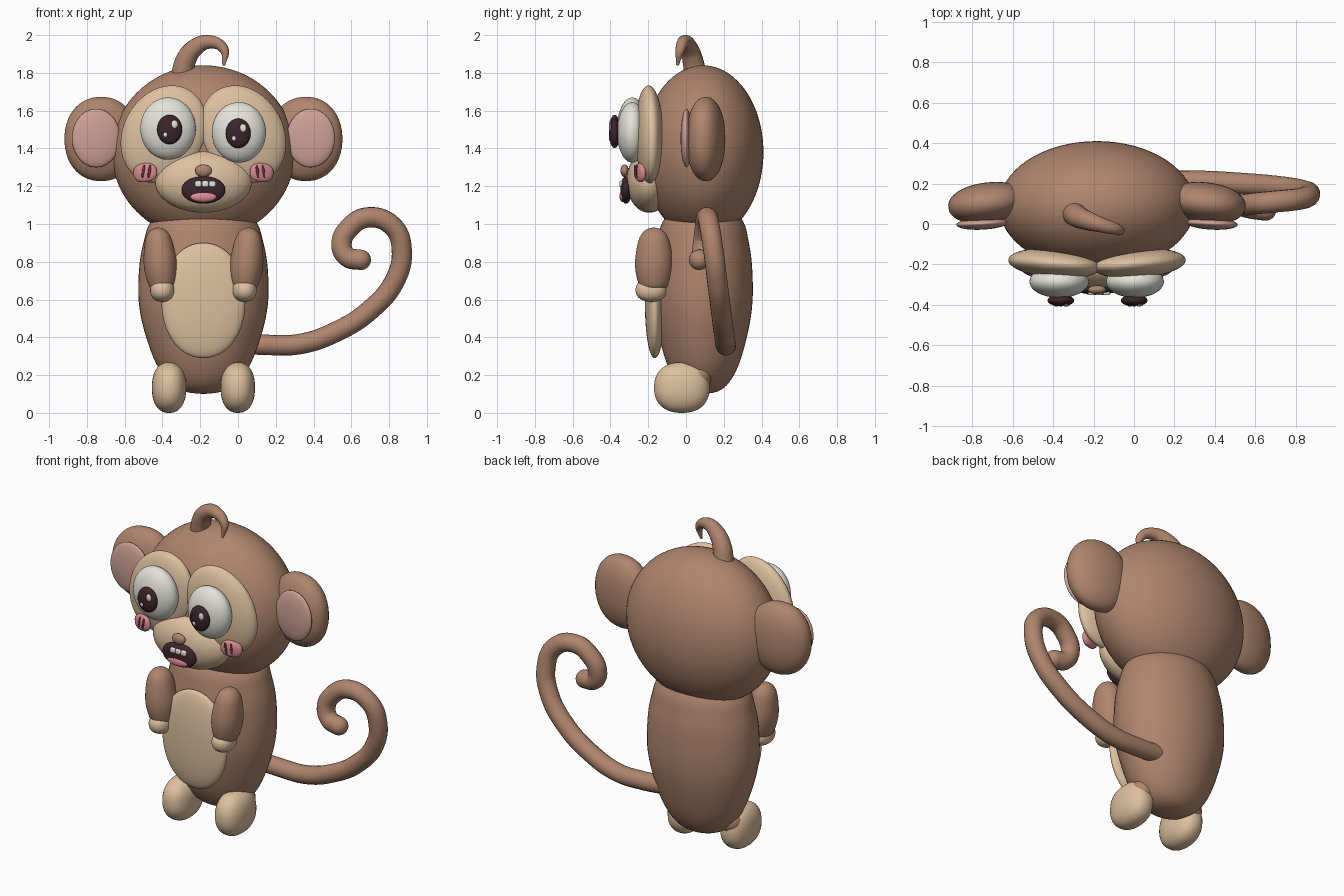
import bpy
import bmesh
from math import cos, sin, pi
from mathutils import Vector

if "Cube" in bpy.data.objects:
    bpy.data.objects.remove(bpy.data.objects["Cube"])

CX = -0.183  # symmetry plane of the body


def material(name, rgb, rough=0.6):
    m = bpy.data.materials.new(name)
    m.use_nodes = True
    m.diffuse_color = (*rgb, 1)
    bsdf = m.node_tree.nodes["Principled BSDF"]
    bsdf.inputs["Base Color"].default_value = (*rgb, 1)
    bsdf.inputs["Roughness"].default_value = rough
    return m


BROWN = material("brown fur", (0.43, 0.235, 0.155))
CREAM = material("cream skin", (0.73, 0.53, 0.35))
EAR_PINK = material("ear pink", (0.62, 0.355, 0.305))
EYE_WHITE = material("eye white", (0.78, 0.77, 0.70))
DARK = material("dark plum", (0.045, 0.018, 0.025))
BLUSH = material("blush pink", (0.66, 0.26, 0.28))
TONGUE = material("tongue pink", (0.75, 0.27, 0.30))
STROKE = material("dark rose", (0.16, 0.03, 0.05))


def finish(name, bm, mat, loc=(0, 0, 0), rot=(0, 0, 0)):
    mesh = bpy.data.meshes.new(name)
    bmesh.ops.recalc_face_normals(bm, faces=bm.faces)
    bm.to_mesh(mesh)
    bm.free()
    mesh.materials.append(mat)
    for p in mesh.polygons:
        p.use_smooth = True
    ob = bpy.data.objects.new(name, mesh)
    ob.location, ob.rotation_euler = loc, rot
    bpy.context.collection.objects.link(ob)


def blob(name, mat, loc, rad, rot=(0, 0, 0), power=2.0, seg=40):
    """Ellipsoid; a power above 2 makes it boxier."""
    bm = bmesh.new()
    bmesh.ops.create_uvsphere(bm, u_segments=seg, v_segments=seg * 2 // 3, radius=1)
    for v in bm.verts:
        n = sum(abs(c) ** power for c in v.co) ** (1 / power)
        v.co = Vector(c / n * r for c, r in zip(v.co, rad))
    finish(name, bm, mat, loc, rot)


def pair(name, mat, dx, y, z, rad, rot=(0, 0, 0), **kw):
    """Mirrored blobs, dx either side of the symmetry plane."""
    for side, s in (("left", 1), ("right", -1)):
        blob(f"{side}_{name}", mat, (CX + s * dx, y, z), rad,
             (rot[0], s * rot[1], s * rot[2]), **kw)


def lathe(name, mat, profile, loc, depth, rot=(0, 0, 0), seg=48):
    """Smoothed profile of (radius, z) turned about z, flattened in y by depth."""
    pts = [Vector(p) for p in profile]
    ends = [pts[0]] + pts + [pts[-1]]
    fine = []
    for a, b, c, d in zip(ends, ends[1:], ends[2:], ends[3:]):
        for k in range(4):
            t = k / 4
            fine.append(b + 0.5 * t * ((c - a) + t * ((2 * a - 5 * b + 4 * c - d)
                        + t * (3 * b - a - 3 * c + d))))
    fine.append(pts[-1])
    bm = bmesh.new()
    rings = [[bm.verts.new((r * cos(2 * pi * i / seg), r * depth * sin(2 * pi * i / seg), z))
              for i in range(seg)] for r, z in fine]
    for lo, hi in zip(rings, rings[1:]):
        for i in range(seg):
            j = (i + 1) % seg
            bm.faces.new((lo[i], lo[j], hi[j], hi[i]))
    bmesh.ops.remove_doubles(bm, verts=bm.verts, dist=0.0001)
    finish(name, bm, mat, loc, rot)


def tube(name, mat, points):
    """Round tube through (x, y, z, radius) points."""
    cu = bpy.data.curves.new(name, 'CURVE')
    cu.dimensions = '3D'
    cu.bevel_depth, cu.bevel_resolution, cu.resolution_u = 1, 6, 10
    cu.use_fill_caps = True
    sp = cu.splines.new('BEZIER')
    sp.bezier_points.add(len(points) - 1)
    for bp, (x, y, z, r) in zip(sp.bezier_points, points):
        bp.co, bp.radius = (x, y, z), r
        bp.handle_left_type = bp.handle_right_type = 'AUTO'
    ob = bpy.data.objects.new(name, cu)
    bpy.context.collection.objects.link(ob)
    cu.materials.append(mat)
    bpy.ops.object.select_all(action='DESELECT')
    ob.select_set(True)
    bpy.context.view_layer.objects.active = ob
    bpy.ops.object.convert(target='MESH')
    bpy.ops.object.shade_smooth_by_angle()


# Body and belly
lathe("body", BROWN, [(0, .1), (.1, .113), (.18, .16), (.25, .26), (.303, .4), (.335, .53),
                      (.345, .65), (.337, .8), (.315, .91), (.28, 1.01), (.18, 1.1), (0, 1.13)],
      (CX, .09, 0), .765)
blob("belly", CREAM, (CX, -.165, .595), (.222, .053, .305), power=2.1)

# Head, ears and face patches
blob("head", BROWN, (CX, .09, 1.38), (.485, .32, .46), seg=64)
pair("ear", BROWN, .542, .105, 1.45, (.195, .1, .223), (0, 0, -.13), power=2.15)
pair("inner_ear", EAR_PINK, .568, .002, 1.455, (.128, .03, .155), (0, 0, -.05))
pair("eye_patch", CREAM, .209, -.195, 1.475, (.217, .073, .27), (0, -.5, .08))
blob("muzzle", CREAM, (CX, -.195, 1.225), (.257, .12, .165))

# Eyes with pupils and glints
for side, x, z, r in (("right", -.37, 1.505, .147), ("left", .005, 1.485, .143)):
    blob(side + "_eye", EYE_WHITE, (x, -.285, z), (r, .08, r * 1.12))
    px, pz = (x + .008, z - .005) if side == "right" else (x - .004, z - .005)
    blob(side + "_pupil", DARK, (px, -.378, pz), (.066, .029, .078))
    blob(side + "_large_glint", EYE_WHITE, (px + .025, -.401, pz + .027), (.018, .007, .022), seg=16)
    blob(side + "_small_glint", EYE_WHITE, (px - .022, -.403, pz - .027), (.011, .006, .013), seg=16)

# Nose, mouth, teeth and tongue
blob("nose", BROWN, (CX, -.325, 1.282), (.044, .022, .033), seg=24)
blob("mouth", DARK, (CX, -.318, 1.18), (.115, .03, .072), power=2.1)
blob("tongue", TONGUE, (CX, -.336, 1.145), (.07, .016, .028), seg=24)
for i in (-1, 0, 1):
    blob(f"tooth_{i + 2}", EYE_WHITE, (CX + .01 + i * .037, -.342, 1.212), (.018, .01, .016),
         power=4, seg=16)

# Blushing cheeks with two strokes each
pair("cheek", BLUSH, .308, -.242, 1.272, (.065, .022, .05), (0, .12, .3), power=2.4, seg=28)
for n, dx in enumerate((.286, .318)):
    pair(f"cheek_stroke_{n + 1}", STROKE, dx, -.268 + .01 * n, 1.278, (.008, .008, .036),
         (0, -.15, .3), seg=16)

# Arms and hands
for side, s in (("left", 1), ("right", -1)):
    lathe(side + "_arm", BROWN, [(0, -.01), (.055, -.005), (.073, .02), (.087, .1), (.083, .18),
                                 (.066, .26), (.037, .3), (0, .313)],
          (CX + s * .219, -.17, .67), 1.14, (0, s * .08, 0))
pair("hand", CREAM, .218, -.185, .65, (.064, .082, .062), power=2.2)

# Feet with the ends of the legs
pair("foot", CREAM, .182, -.022, .134, (.091, .147, .134), power=2.3)
pair("leg", BROWN, .165, .06, .19, (.08, .075, .068), power=2.2)

# Curled tail with rounded ends
tail = [(.0, .205, .37), (.15, .21, .36), (.33, .21, .365), (.52, .2, .43), (.7, .185, .545),
        (.83, .165, .7), (.867, .145, .86), (.822, .125, .985), (.69, .11, 1.035),
        (.59, .1, .98), (.548, .09, .89), (.58, .08, .825), (.65, .07, .81)]
tube("tail", BROWN, [(*p, .054) for p in tail])
for name, p in (("tail_root", tail[0]), ("tail_tip", tail[-1])):
    blob(name, BROWN, p, (.054,) * 3, seg=24)

# Hair curl
tube("hair_curl", BROWN, [(-.295, .05, 1.79, .06), (-.275, .035, 1.87, .055), (-.225, .015, 1.935, .047),
                          (-.15, -.008, 1.964, .036), (-.075, -.03, 1.925, .026),
                          (-.075, -.045, 1.84, .007)])
